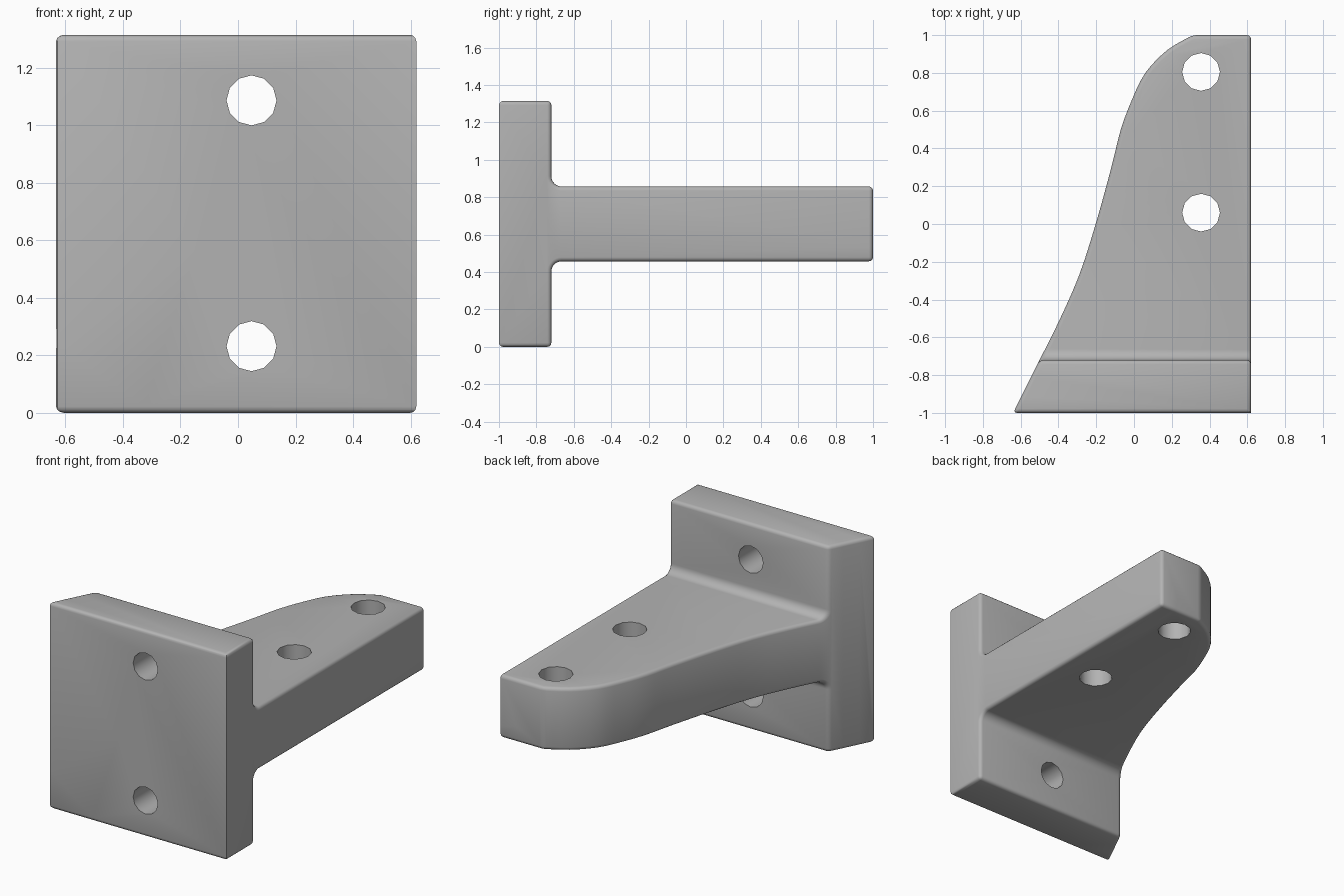
import bpy, bmesh
from math import sin, cos, pi, radians
from mathutils import Vector, Matrix

if "Cube" in bpy.data.objects:
    bpy.data.objects.remove(bpy.data.objects["Cube"])

grey = bpy.data.materials.new("plain grey")
grey.use_nodes = True
colour = (0.45, 0.45, 0.45, 1)
grey.diffuse_color = colour
grey.node_tree.nodes["Principled BSDF"].inputs["Base Color"].default_value = colour


def new_object(name, bm):
    bmesh.ops.recalc_face_normals(bm, faces=bm.faces)
    mesh = bpy.data.meshes.new(name)
    bm.to_mesh(mesh)
    bm.free()
    mesh.materials.append(grey)
    obj = bpy.data.objects.new(name, mesh)
    bpy.context.collection.objects.link(obj)
    return obj


def prism(name, points, direction):
    """Extrude a closed profile along a vector."""
    bm = bmesh.new()
    face = bm.faces.new([bm.verts.new(p) for p in points])
    out = bmesh.ops.extrude_face_region(bm, geom=[face])
    moved = [g for g in out["geom"] if isinstance(g, bmesh.types.BMVert)]
    bmesh.ops.translate(bm, verts=moved, vec=direction)
    return new_object(name, bm)


def cut(obj, tool, operation):
    mod = obj.modifiers.new(operation.lower(), 'BOOLEAN')
    mod.operation, mod.object, mod.solver = operation, tool, 'EXACT'
    bpy.context.view_layer.objects.active = obj
    bpy.ops.object.modifier_apply(modifier=mod.name)
    bpy.data.objects.remove(tool)


def smooth_path(pts, steps):
    """Curve that passes through all the points."""
    p = [Vector(q) for q in pts]
    p = [2 * p[0] - p[1]] + p + [2 * p[-1] - p[-2]]
    path = []
    for a, b, c, d in zip(p, p[1:], p[2:], p[3:]):
        for i in range(steps):
            t = i / steps
            path.append(0.5 * (2 * b + (c - a) * t + (2 * a - 5 * b + 4 * c - d) * t * t
                               + (3 * b - a - 3 * c + d) * t ** 3))
    return path + [p[-2]]


# T-shaped side profile with filleted inner corners
back, mid, top, half, r = -0.72, 0.6575, 1.315, 0.2, 0.055
upper = [(-1, top), (back, top)]
for i in range(9):
    a = pi + i / 8 * pi / 2
    upper.append((back + r + r * cos(a), mid + half + r + r * sin(a)))
upper.append((1, mid + half))
lower = [(y, 2 * mid - z) for y, z in reversed(upper)]
bracket = prism("bracket", [(-1, y, z) for y, z in upper + lower], (2, 0, 0))

# Plan outline with the swept side
sweep = smooth_path([(0.31, 1), (0.175, 0.92), (0.06, 0.8), (-0.01, 0.66), (-0.07, 0.5),
                     (-0.12, 0.3), (-0.2, 0.01), (-0.29, -0.27), (-0.4, -0.52),
                     (-0.5, -0.72), (-0.64, -1)], 3)
outline = [(0.62, -1), (0.62, 1)] + [tuple(p) for p in sweep]
cut(bracket, prism("outline", [(x, y, -1) for x, y in outline], (0, 0, 4)), 'INTERSECT')

# Rounded outer edges, keeping the straight front corner crisp
bm = bmesh.new()
bm.from_mesh(bracket.data)
bmesh.ops.remove_doubles(bm, verts=bm.verts, dist=0.0005)
edges = [e for e in bm.edges if e.is_manifold and e.calc_face_angle() > radians(28)
         and not all(v.co.x > 0.61 and v.co.y < -0.99 for v in e.verts)]
bmesh.ops.bevel(bm, geom=edges, offset=0.022, segments=3, profile=0.5,
                affect='EDGES', clamp_overlap=False)
bm.to_mesh(bracket.data)
bm.free()


def drill(centre, radius, axis):
    bm = bmesh.new()
    spin = Matrix.Rotation(pi / 2, 4, 'X') if axis == 'Y' else Matrix()
    bmesh.ops.create_cone(bm, cap_ends=True, segments=12, radius1=radius, radius2=radius,
                          depth=1, matrix=Matrix.Translation(centre) @ spin)
    cut(bracket, new_object("drill", bm), 'DIFFERENCE')


# Bolt holes through plate and arm
for z in (0.232, 1.087):
    drill((0.047, -0.9, z), 0.087, 'Y')
for y in (0.06, 0.805):
    drill((0.355, y, mid), 0.1, 'Z')

bpy.ops.object.select_all(action='DESELECT')
bracket.select_set(True)
bpy.context.view_layer.objects.active = bracket
bpy.ops.object.shade_smooth_by_angle(angle=radians(35))
